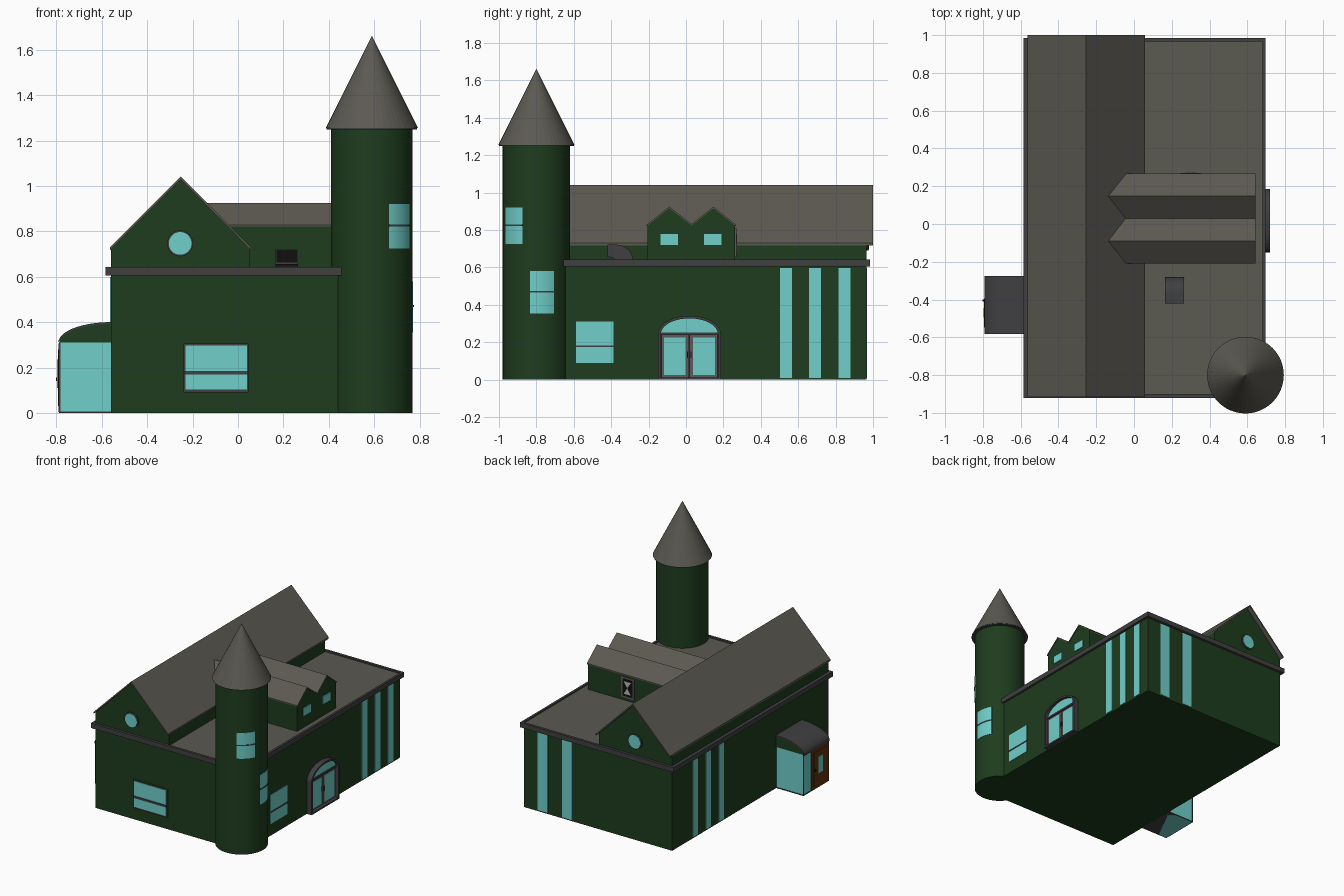
import bpy, bmesh
from math import sin, cos, pi, radians

if "Cube" in bpy.data.objects:
    bpy.data.objects.remove(bpy.data.objects["Cube"])


def mat(name, c):
    m = bpy.data.materials.new(name)
    m.diffuse_color = (*c, 1)
    m.use_nodes = True
    m.node_tree.nodes["Principled BSDF"].inputs["Base Color"].default_value = m.diffuse_color
    return m


GREEN = mat("green_wall", (0.013, 0.045, 0.013))
GLASS = mat("glass", (0.16, 0.62, 0.59))
ROOF = mat("roof", (0.105, 0.10, 0.083))
TRIM = mat("dark_trim", (0.05, 0.05, 0.053))
DOOR = mat("door_grey", (0.11, 0.10, 0.10))
BROWN = mat("brown_wood", (0.11, 0.032, 0.004))
BLACK = mat("black", (0.005, 0.005, 0.005))
PALE = mat("pale", (0.5, 0.5, 0.48))


def finish(name, bm, m):
    bmesh.ops.recalc_face_normals(bm, faces=bm.faces)
    me = bpy.data.meshes.new(name)
    bm.to_mesh(me)
    bm.free()
    me.materials.append(m)
    ob = bpy.data.objects.new(name, me)
    bpy.context.collection.objects.link(ob)
    return ob


def prism(name, pts, axis, a, b, m):
    """Extrude a profile along axis: x -> (y,z), y -> (x,z), z -> (x,y)."""
    place = {"x": lambda p, t: (t, p[0], p[1]),
             "y": lambda p, t: (p[0], t, p[1]),
             "z": lambda p, t: (p[0], p[1], t)}[axis]
    bm = bmesh.new()
    lo = [bm.verts.new(place(p, a)) for p in pts]
    hi = [bm.verts.new(place(p, b)) for p in pts]
    bm.faces.new(lo)
    bm.faces.new(hi)
    for i in range(len(pts)):
        j = (i + 1) % len(pts)
        bm.faces.new((lo[i], lo[j], hi[j], hi[i]))
    return finish(name, bm, m)


def box(name, x0, x1, y0, y1, z0, z1, m):
    return prism(name, [(x0, y0), (x1, y0), (x1, y1), (x0, y1)], "z", z0, z1, m)


def arc(cx, cy, rx, ry, a0, a1, n):
    return [(cx + rx * cos(radians(a0 + (a1 - a0) * i / n)),
             cy + ry * sin(radians(a0 + (a1 - a0) * i / n))) for i in range(n + 1)]


def smooth(ob):
    bpy.ops.object.select_all(action="DESELECT")
    ob.select_set(True)
    bpy.context.view_layer.objects.active = ob
    bpy.ops.object.shade_smooth_by_angle()


def sheet(line, t):
    """Closed profile of a bent sheet of thickness t under a line."""
    return line + [(p, q - t) for p, q in reversed(line)]


# main block, flat roof and cornice ring
X0, X1, Y0, Y1 = -0.56, 0.68, -0.90, 0.965
box("main_block", X0, X1, Y0, Y1, 0, 0.615, GREEN)
box("flat_roof", X0, X1 + 0.005, Y0, Y1 + 0.005, 0.605, 0.632, ROOF)
box("cornice_front", -0.585, 0.697, -0.92, -0.90, 0.605, 0.642, TRIM)
box("cornice_back", -0.585, 0.697, 0.965, 0.985, 0.605, 0.642, TRIM)
box("cornice_left", -0.585, -0.56, -0.90, 0.965, 0.605, 0.642, TRIM)
box("cornice_right", 0.68, 0.697, -0.90, 0.965, 0.605, 0.642, TRIM)

# long gabled upper storey
prism("gable_storey", [(-0.56, 0.63), (0.052, 0.63), (0.052, 0.725), (-0.253, 1.03), (-0.56, 0.725)],
      "y", Y0, Y1, GREEN)
prism("gable_roof", sheet([(-0.565, 0.73), (-0.253, 1.042), (0.058, 0.73)], 0.013),
      "y", -0.917, 1.0, ROOF)
for side, y, s in (("front", Y0, -1), ("back", Y1, 1)):
    smooth(prism("round_frame_" + side, arc(-0.255, 0.747, 0.057, 0.057, 0, 348.75, 31),
                 "y", y - 0.01 * s, y + 0.010 * s, TRIM))
    smooth(prism("round_glass_" + side, arc(-0.255, 0.747, 0.050, 0.050, 0, 348.75, 31),
                 "y", y, y + 0.014 * s, GLASS))

# double dormer
zig = [(-0.21, 0.829), (-0.09, 0.925), (0.03, 0.833), (0.147, 0.925), (0.267, 0.829)]
prism("dormer_body", [(-0.205, 0.62), (-0.205, 0.825), (-0.09, 0.917), (0.03, 0.825), (0.147, 0.917),
                      (0.262, 0.825), (0.262, 0.62)], "x", -0.135, 0.637, GREEN)
prism("dormer_roof", sheet(zig, 0.008), "x", -0.137, 0.642, ROOF)
for i, y in enumerate((-0.09, 0.143)):
    box(f"dormer_window_{i}", 0.63, 0.644, y - 0.046, y + 0.046, 0.72, 0.78, GLASS)

# vent in the rear side of the dormer
box("vent_frame", 0.245, 0.355, 0.25, 0.269, 0.655, 0.81, DOOR)
box("vent_panel", 0.258, 0.342, 0.25, 0.271, 0.668, 0.797, BLACK)
for i, z in enumerate((0.685, 0.78)):
    prism(f"vent_blade_{i}", [(0.27, z), (0.33, z), (0.30, 0.7325)], "y", 0.26, 0.273, PALE)

# roof air duct elbow
prism("air_duct", [(-0.42, 0.722)] + arc(-0.372, 0.632, 0.09, 0.09, 90, 0, 10)
      + arc(-0.405, 0.625, 0.03, 0.03, 0, 90, 6) + [(-0.42, 0.655)], "x", 0.165, 0.265, TRIM)
box("duct_opening", 0.170, 0.260, -0.422, -0.41, 0.662, 0.717, BLACK)

# round tower with cone
TX, TY, TR = 0.59, -0.80, 0.18
smooth(prism("tower", arc(TX, TY, TR, TR, 0, 352.5, 47), "z", 0, 1.255, GREEN))
smooth(prism("tower_eave", arc(TX, TY, 0.2, 0.2, 0, 352.5, 47), "z", 1.25, 1.258, TRIM))
bm = bmesh.new()
ring = [bm.verts.new((x, y, 1.256)) for x, y in arc(TX, TY, 0.203, 0.203, 0, 352.5, 47)]
tip = bm.verts.new((TX, TY, 1.663))
bm.faces.new(ring)
for i in range(48):
    bm.faces.new((ring[i], ring[(i + 1) % 48], tip))
finish("tower_cone", bm, ROOF)


def tower_patch(name, mid, half, r, z0, z1, m):
    pts = arc(TX, TY, r, r, mid - half, mid + half, 10)
    pts += arc(TX, TY, 0.17, 0.17, mid + half, mid - half, 10)
    smooth(prism(name, pts, "z", z0, z1, m))


for i, (mid, half, z0, z1) in enumerate(((-45, 20.5, 0.725, 0.92), (10.5, 21, 0.355, 0.58))):
    zc = (z0 + z1) / 2 + 0.003
    tower_patch(f"tower_window_{i}", mid, half, 0.182, z0, z1, GLASS)
    tower_patch(f"tower_window_bar_{i}", mid, half, 0.185, zc - 0.004, zc + 0.004, TRIM)

# tall window strips on three walls
for i, y in enumerate((0.535, 0.69, 0.847)):
    box(f"right_strip_{i}", 0.67, 0.684, y - 0.032, y + 0.032, 0.01, 0.598, GLASS)
for i, y in enumerate((0.38, 0.535, 0.69)):
    box(f"left_strip_{i}", -0.564, -0.55, y - 0.03, y + 0.03, 0.01, 0.598, GLASS)
for i, x in enumerate((0.315, 0.52)):
    box(f"back_strip_{i}", x - 0.042, x + 0.042, 0.955, 0.969, 0.01, 0.598, GLASS)

# right and front wall windows
box("right_window", 0.67, 0.684, -0.587, -0.387, 0.09, 0.31, GLASS)
box("right_window_bar", 0.67, 0.687, -0.587, -0.387, 0.174, 0.184, TRIM)
box("front_window_frame", -0.24, 0.047, -0.91, -0.89, 0.09, 0.305, TRIM)
box("front_window_glass", -0.232, 0.039, -0.913, -0.89, 0.102, 0.297, GLASS)
box("front_window_bar", -0.235, 0.042, -0.918, -0.89, 0.170, 0.185, TRIM)

# arched double door
C = 0.018
outer = [(C + 0.168, 0.0)] + arc(C, 0.245, 0.168, 0.097, 0, 180, 20) + [(C - 0.168, 0.0)]
inner = [(C - 0.152, 0.0)] + arc(C, 0.245, 0.152, 0.083, 180, 0, 20) + [(C + 0.152, 0.0)]
prism("door_arch", outer + inner, "x", 0.67, 0.72, TRIM)
prism("door_fanlight", arc(C, 0.245, 0.152, 0.083, 0, 180, 20), "x", 0.67, 0.697, GLASS)
box("door_header", 0.67, 0.704, C - 0.152, C + 0.152, 0.238, 0.252, TRIM)
box("door_sill", 0.67, 0.72, C - 0.152, C + 0.152, 0, 0.012, TRIM)
for s in (-1, 1):
    def leaf(name, a, b, x, z0, z1, m):
        box(f"{name}_{'left' if s < 0 else 'right'}", 0.67, x, *sorted((C + s * a, C + s * b)), z0, z1, m)
    leaf("door_leaf", 0.002, 0.150, 0.695, 0.01, 0.24, DOOR)
    leaf("door_glass", 0.020, 0.136, 0.698, 0.025, 0.225, GLASS)
    leaf("door_handle", 0.006, 0.012, 0.706, 0.115, 0.15, TRIM)

# glazed side porch with curved roof
PX, PY0, PY1 = -0.785, -0.575, -0.28
curve = arc(-0.56, 0.31, 0.232, 0.09, 90, 180, 14)
box("porch_glass", PX, -0.555, PY0, PY1, 0.0, 0.312, GLASS)
prism("porch_gable", [(-0.555, 0.31), (-0.555, 0.395)] + arc(-0.56, 0.31, 0.228, 0.085, 90, 180, 14),
      "y", PY0 - 0.003, PY1 + 0.003, GREEN)
smooth(prism("porch_roof", sheet(curve, 0.008), "y", PY0 - 0.008, PY1 + 0.006, TRIM))
for i, y in enumerate((PY0, PY1)):
    box(f"porch_post_{i}", PX - 0.004, PX + 0.003, y - 0.003, y + 0.003, 0, 0.31, TRIM)
box("porch_base", PX - 0.003, -0.555, PY0 - 0.003, PY1 + 0.003, 0, 0.007, TRIM)
box("porch_door", PX - 0.006, PX + 0.01, -0.572, -0.37, 0.005, 0.305, BROWN)
box("porch_door_panel", PX - 0.009, PX, -0.548, -0.394, 0.03, 0.28, BROWN)
box("porch_door_glass", PX - 0.012, PX, -0.495, -0.445, 0.11, 0.235, GLASS)
box("porch_door_knob", PX - 0.018, PX, -0.41, -0.40, 0.14, 0.155, BLACK)
